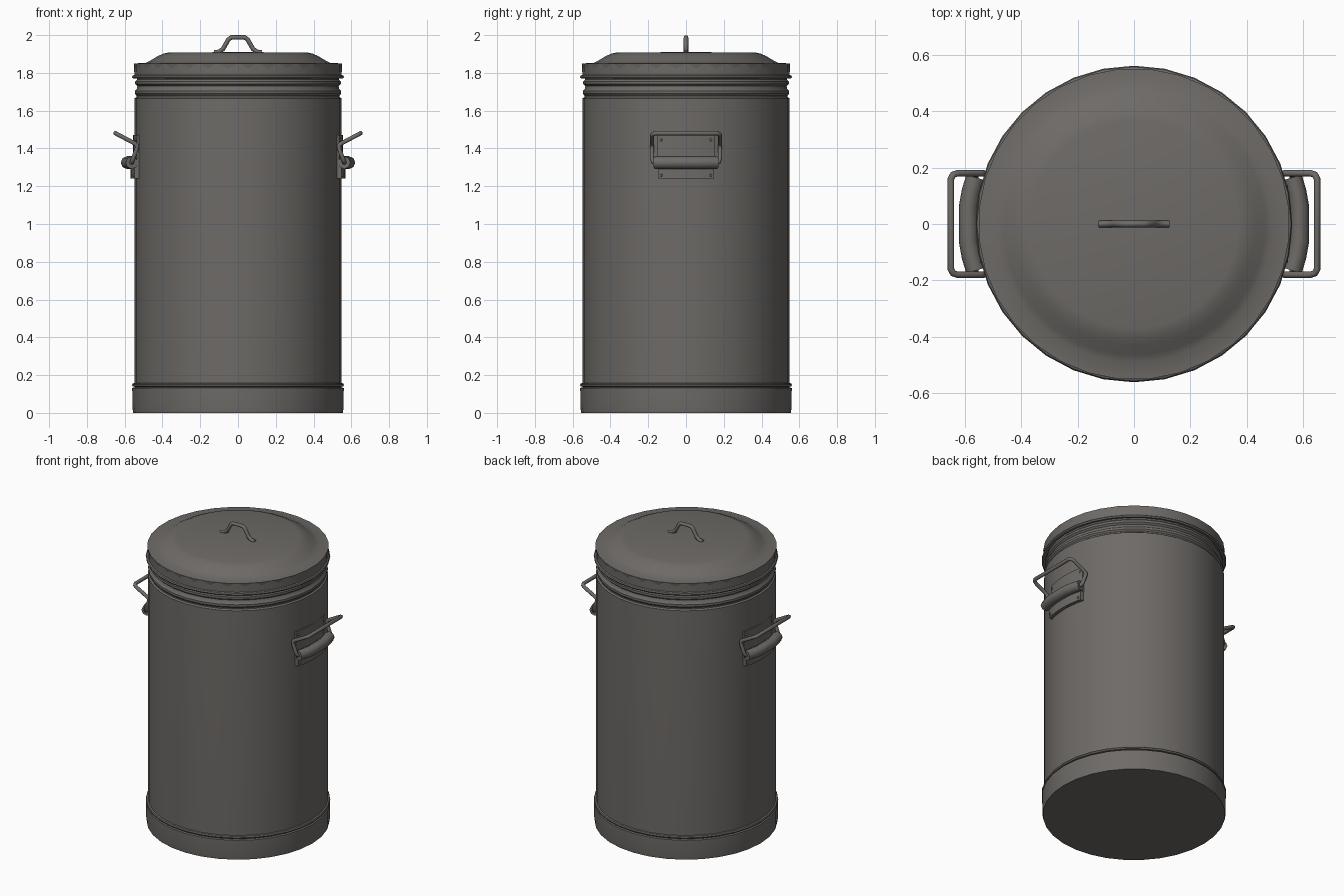
import bpy, bmesh, math

if "Cube" in bpy.data.objects:
    bpy.data.objects.remove(bpy.data.objects["Cube"])

metal = bpy.data.materials.new("dull_grey_metal")
metal.diffuse_color = (0.155, 0.145, 0.135, 1)
metal.use_nodes = True
metal.node_tree.nodes["Principled BSDF"].inputs["Base Color"].default_value = metal.diffuse_color


def finish(name, bm, angle=35):
    bmesh.ops.remove_doubles(bm, verts=bm.verts, dist=1e-5)
    bmesh.ops.recalc_face_normals(bm, faces=bm.faces)
    me = bpy.data.meshes.new(name)
    bm.to_mesh(me)
    bm.free()
    ob = bpy.data.objects.new(name, me)
    bpy.context.collection.objects.link(ob)
    me.materials.append(metal)
    bpy.ops.object.select_all(action='DESELECT')
    ob.select_set(True)
    bpy.context.view_layer.objects.active = ob
    bpy.ops.object.shade_smooth_by_angle(angle=math.radians(angle))
    return ob


def lathe(name, profile, sides=32, turn=0.0, angle=35):
    """Spin (radius, z) points round the z axis; radius 0 closes the end."""
    bm = bmesh.new()
    rings = []
    for r, z in profile:
        if r == 0:
            rings.append([bm.verts.new((0, 0, z))] * sides)
        else:
            rings.append([bm.verts.new((r * math.cos(a), r * math.sin(a), z))
                          for a in (2 * math.pi * (i + turn) / sides for i in range(sides))])
    for lo, hi in zip(rings, rings[1:]):
        for i in range(sides):
            j = (i + 1) % sides
            quad = list(dict.fromkeys((lo[i], lo[j], hi[j], hi[i])))
            bm.faces.new(quad)
    return finish(name, bm, angle)


def wire(name, points, radius, resolution=2):
    """Round bar along a list of points."""
    cu = bpy.data.curves.new(name, 'CURVE')
    cu.dimensions = '3D'
    cu.bevel_depth = radius
    cu.bevel_resolution = resolution
    cu.use_fill_caps = True
    sp = cu.splines.new('POLY')
    sp.points.add(len(points) - 1)
    for p, co in zip(sp.points, points):
        p.co = (*co, 1)
    ob = bpy.data.objects.new(name, cu)
    bpy.context.collection.objects.link(ob)
    me = bpy.data.meshes.new_from_object(ob)
    bm = bmesh.new()
    bm.from_mesh(me)
    bpy.data.objects.remove(ob)
    return finish(name, bm, 50)


def curved_plate(name, s, half, z0, z1, r0, r1, n=6):
    """Thin plate that follows the round body on side s."""
    bm = bmesh.new()
    rows = []
    for i in range(n + 1):
        y = -half + 2 * half * i / n
        rows.append([bm.verts.new((s * math.sqrt(r * r - y * y), y, z))
                     for r, z in ((r0, z0), (r1, z0), (r1, z1), (r0, z1))])
    for a, b in zip(rows, rows[1:]):
        for k in range(4):
            bm.faces.new((a[k], b[k], b[(k + 1) % 4], a[(k + 1) % 4]))
    bm.faces.new(rows[0])
    bm.faces.new(rows[-1])
    return finish(name, bm)


# Body with the rolled ribs under the lid
lathe("body", [(0.546, 0.10), (0.548, 0.16), (0.548, 1.665), (0.538, 1.672),
               (0.538, 1.68), (0.546, 1.69), (0.546, 1.705), (0.536, 1.715),
               (0.533, 1.73), (0.544, 1.74), (0.544, 1.755), (0.534, 1.765),
               (0.534, 1.83)])

# Base band, closed underneath, with a bead on top
lathe("base_band", [(0, 0), (0.555, 0), (0.559, 0.03), (0.56, 0.132), (0.548, 0.135)])
lathe("base_bead", [(0.546, 0.138), (0.558, 0.141), (0.561, 0.149), (0.557, 0.156),
                    (0.546, 0.159)])

# Lid: skirt with rolled lower edge, and domed top with a turned-down rim
lathe("lid_skirt", [(0.538, 1.772), (0.555, 1.770), (0.561, 1.778), (0.557, 1.786),
                    (0.549, 1.79), (0.55, 1.85)])
lathe("lid_top", [(0.545, 1.815), (0.552, 1.85), (0.49, 1.853), (0.465, 1.866),
                  (0.43, 1.887), (0.40, 1.901), (0.37, 1.908), (0, 1.91)],
      turn=0.5, angle=40)

# Lid handle: bent bar
half = [(0.125, 1.908), (0.10, 1.912), (0.08, 1.926), (0.066, 1.95),
        (0.052, 1.976), (0.035, 1.988)]
wire("lid_handle", [(-x, 0, z) for x, z in half] + [(x, 0, z) for x, z in reversed(half)],
     0.012)

# Side handles
for s, side in ((-1, "left"), (1, "right")):
    curved_plate(side + "_upper_plate", s, 0.15, 1.30, 1.47, 0.54, 0.555)
    curved_plate(side + "_lower_plate", s, 0.148, 1.24, 1.32, 0.54, 0.568)
    # rolled sleeve holding the bar
    wire(side + "_sleeve", [(s * 0.562, -0.165, 1.325), (s * 0.577, -0.115, 1.325),
                            (s * 0.587, -0.06, 1.325), (s * 0.587, 0.06, 1.325),
                            (s * 0.577, 0.115, 1.325), (s * 0.562, 0.165, 1.325)], 0.034)
    # swinging bar
    bar = [(0.565, 0.15, 1.325), (0.562, 0.173, 1.327), (0.556, 0.18, 1.345),
           (0.536, 0.18, 1.398), (0.534, 0.18, 1.414), (0.546, 0.18, 1.426),
           (0.625, 0.18, 1.468), (0.641, 0.175, 1.476), (0.649, 0.16, 1.481)]
    wire(side + "_bar", [(s * x, -y, z) for x, y, z in bar]
         + [(s * x, y, z) for x, y, z in reversed(bar)], 0.012)
    # rivets
    for n, (y, z, r) in enumerate([(y, z, r) for y in (-0.132, 0.132)
                                   for z, r in ((1.445, 0.555), (1.258, 0.568))]):
        bm = bmesh.new()
        bmesh.ops.create_icosphere(bm, subdivisions=1, radius=0.008)
        bmesh.ops.translate(bm, verts=bm.verts, vec=(s * math.sqrt(r * r - y * y), y, z))
        finish(f"{side}_rivet_{n + 1}", bm, 60)
